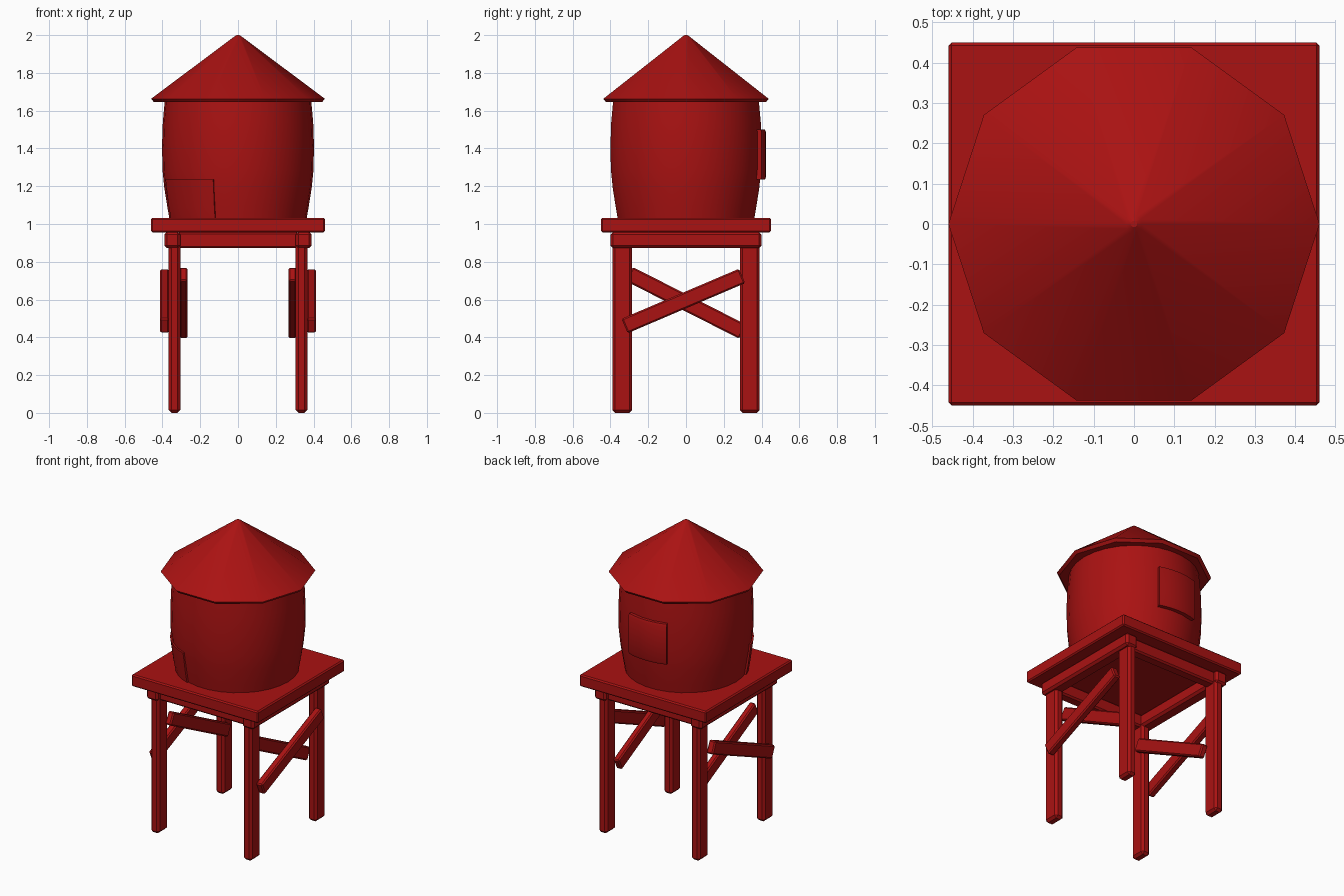
import bpy, bmesh, math
from mathutils import Matrix, Vector

if "Cube" in bpy.data.objects:
    bpy.data.objects.remove(bpy.data.objects["Cube"])

red = bpy.data.materials.new("red_paint")
red.diffuse_color = (0.4, 0.006, 0.006, 1)
red.use_nodes = True
red.node_tree.nodes["Principled BSDF"].inputs["Base Color"].default_value = red.diffuse_color


def finish(name, bm, bevel=0.0):
    if bevel:
        bmesh.ops.bevel(bm, geom=bm.edges[:], offset=bevel, segments=1,
                        affect='EDGES', profile=0.5)
    bmesh.ops.recalc_face_normals(bm, faces=bm.faces[:])
    me = bpy.data.meshes.new(name)
    bm.to_mesh(me)
    bm.free()
    ob = bpy.data.objects.new(name, me)
    bpy.context.collection.objects.link(ob)
    me.materials.append(red)
    bpy.ops.object.select_all(action='DESELECT')
    ob.select_set(True)
    bpy.context.view_layer.objects.active = ob
    bpy.ops.object.shade_smooth_by_angle(angle=math.radians(32))
    return ob


def box(name, lo, hi, bevel=0.008, tilt=0.0):
    lo, hi = Vector(lo), Vector(hi)
    bm = bmesh.new()
    bmesh.ops.create_cube(bm, size=1, matrix=Matrix.Translation((lo + hi) / 2)
                          @ Matrix.Rotation(tilt, 4, 'X')
                          @ Matrix.Diagonal((*(hi - lo), 1)))
    return finish(name, bm, bevel)


def lathe(name, profile, sides):
    bm = bmesh.new()
    rings = [[bm.verts.new((r * math.cos(2 * math.pi * i / sides),
                            r * math.sin(2 * math.pi * i / sides), z))
              for i in range(sides)] for r, z in profile]
    for a, b in zip(rings, rings[1:]):
        for i in range(sides):
            j = (i + 1) % sides
            bm.faces.new((a[i], a[j], b[j], b[i]))
    bm.faces.new(rings[0])
    bm.faces.new(rings[-1])
    return finish(name, bm)


def curved_panel(name, start, end, profile, depth, steps=6):
    # thin plate that follows the tank wall between two angles
    bm = bmesh.new()
    cols = []
    for i in range(steps + 1):
        a = math.radians(start + (end - start) * i / steps)
        loop = [(r, z) for r, z in profile] + [(r - depth, z) for r, z in reversed(profile)]
        cols.append([bm.verts.new((r * math.cos(a), r * math.sin(a), z)) for r, z in loop])
    n = len(cols[0])
    for a, b in zip(cols, cols[1:]):
        for k in range(n):
            m = (k + 1) % n
            bm.faces.new((a[k], a[m], b[m], b[k]))
    bm.faces.new(cols[0])
    bm.faces.new(cols[-1])
    return finish(name, bm)


def brace(name, x0, x1, p, q, width):
    # plank lying in the yz plane from p to q
    (y0, z0), (y1, z1) = p, q
    length = math.hypot(y1 - y0, z1 - z0)
    c = Vector(((x0 + x1) / 2, (y0 + y1) / 2, (z0 + z1) / 2))
    half = Vector(((x1 - x0) / 2, length / 2, width / 2))
    return box(name, c - half, c + half, 0.008, math.atan2(z1 - z0, y1 - y0))


# Roof, ten sided
lathe("roof", [(0.36, 1.645), (0.445, 1.645), (0.46, 1.663), (0.02, 1.992), (0.008, 2.0)], 10)

# Tank with bulging wall
lathe("tank", [(0.362, 1.02), (0.374, 1.09), (0.39, 1.19), (0.40, 1.29),
               (0.402, 1.42), (0.398, 1.54), (0.387, 1.66)], 30)

# Hatches on the wall
curved_panel("back_hatch", 71, 109, [(0.418, 1.235), (0.424, 1.25), (0.424, 1.485), (0.418, 1.50)], 0.035)
curved_panel("front_hatch", -162, -109, [(0.374, 1.03), (0.385, 1.09), (0.404, 1.235)], 0.03)

# Platform
box("platform", (-0.46, -0.45, 0.955), (0.46, 0.45, 1.033), 0.008)

# Beams, legs and cross braces, repeated on both sides
for side, s in (("right", 1), ("left", -1)):
    def span(a, b):
        return min(a * s, b * s), max(a * s, b * s)

    x0, x1 = span(0.305, 0.39)
    box(side + "_beam", (x0, -0.40, 0.872), (x1, 0.40, 0.958), 0.014)
    for end, e in (("front", -1), ("back", 1)):
        y0, y1 = sorted((0.285 * e, 0.39 * e))
        x0, x1 = span(0.305, 0.367)
        box(f"{end}_{side}_leg", (x0, y0, 0), (x1, y1, 0.957), 0.015)
    x0, x1 = span(0.365, 0.412)
    brace(side + "_outer_brace", x0, x1, (-0.325, 0.46), (0.297, 0.725), 0.083)
    x0, x1 = span(0.267, 0.309)
    brace(side + "_inner_brace", x0, x1, (-0.30, 0.735), (0.30, 0.43), 0.083)

for end, e in (("front", -1), ("back", 1)):
    y0, y1 = sorted((0.30 * e, 0.37 * e))
    box(end + "_beam", (-0.32, y0, 0.872), (0.32, y1, 0.957), 0.01)
